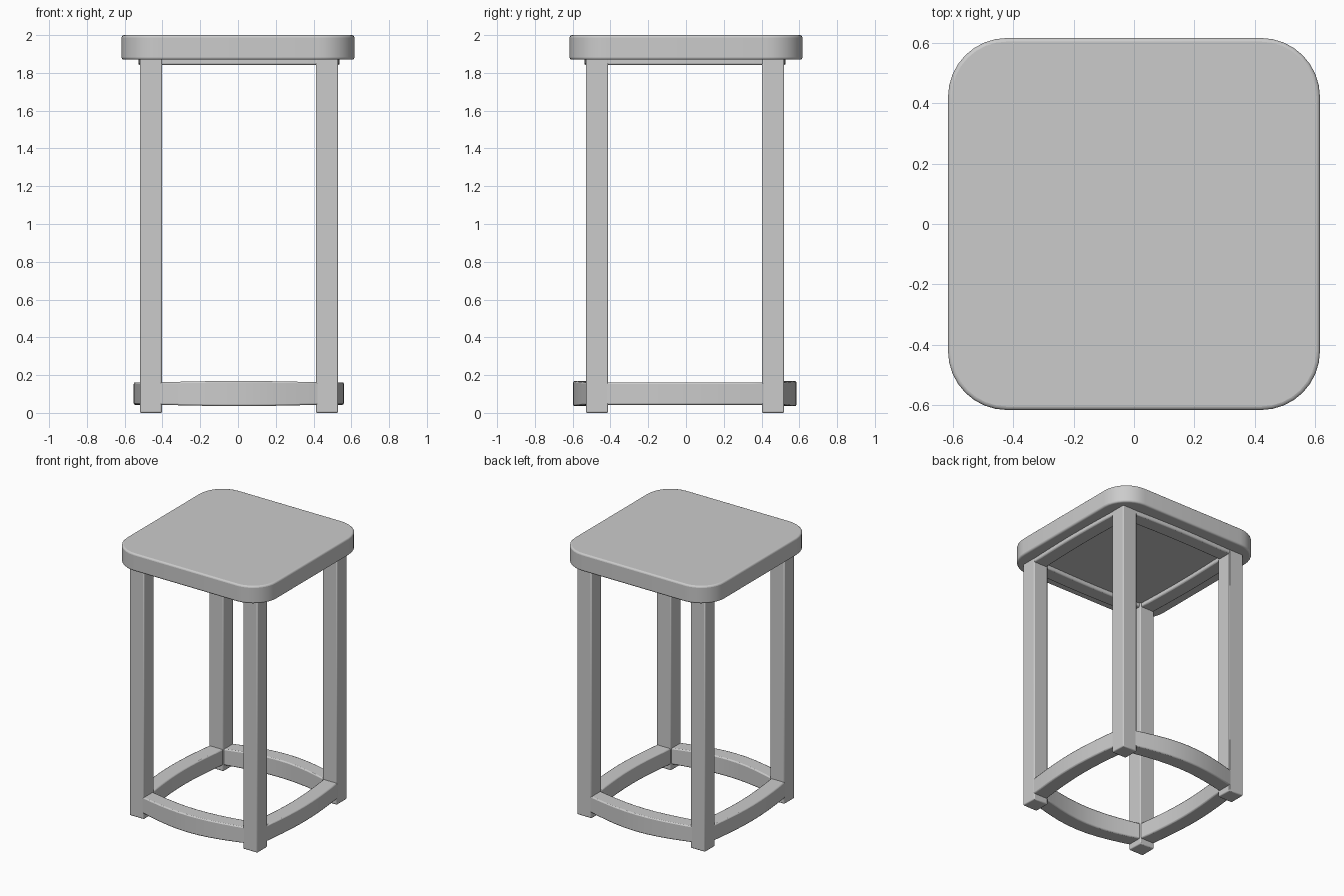
import bpy, bmesh, math
from mathutils import Matrix

if "Cube" in bpy.data.objects:
    bpy.data.objects.remove(bpy.data.objects["Cube"])

CX, CY = 0.005, -0.005      # centre of the leg frame
OUT, LEG = 0.525, 0.118     # outer face of the legs, leg thickness


def finish(bm, name, bevel, segments=2):
    bmesh.ops.recalc_face_normals(bm, faces=bm.faces)
    mesh = bpy.data.meshes.new(name)
    bm.to_mesh(mesh)
    bm.free()
    ob = bpy.data.objects.new(name, mesh)
    bpy.context.collection.objects.link(ob)
    mod = ob.modifiers.new("soft_edges", "BEVEL")
    mod.width = bevel
    mod.segments = segments
    mod.limit_method = "ANGLE"
    mod.angle_limit = math.radians(40)
    bpy.ops.object.select_all(action="DESELECT")
    ob.select_set(True)
    bpy.context.view_layer.objects.active = ob
    bpy.ops.object.shade_smooth_by_angle(angle=math.radians(30))
    return ob


def box(name, x, y, z0, z1, size, bevel):
    bm = bmesh.new()
    bmesh.ops.create_cube(bm, size=1)
    bmesh.ops.scale(bm, vec=(size, size, z1 - z0), verts=bm.verts)
    bmesh.ops.translate(bm, vec=(x, y, (z0 + z1) / 2), verts=bm.verts)
    return finish(bm, name, bevel)


def rail(name, turn, z0, z1, thick, bow, swell, half=0.425, steps=10):
    """Bowed bar between two legs, built along x facing -y, then turned."""
    bm = bmesh.new()
    rings = []
    for i in range(steps + 1):
        t = i / steps
        s = math.sin(math.pi * t)
        x = -half + 2 * half * t
        yo = -OUT + 0.002 - bow * s
        yi = yo + thick
        rings.append([bm.verts.new(p) for p in (
            (x, yo, z0 - swell * s), (x, yi, z0 - swell * s),
            (x, yi, z1 + swell * s), (x, yo, z1 + swell * s))])
    for a, b in zip(rings, rings[1:]):
        for j in range(4):
            k = (j + 1) % 4
            bm.faces.new((a[j], a[k], b[k], b[j]))
    bm.faces.new(rings[0])
    bm.faces.new(rings[-1])
    bm.transform(Matrix.Translation((CX, CY, 0)) @ Matrix.Rotation(turn * math.pi / 2, 4, "Z"))
    return finish(bm, name, 0.008)


# Seat: rounded square slab
bm = bmesh.new()
half, radius, n = 0.616, 0.195, 8
outline = []
for q in range(4):
    mid = math.pi / 4 + q * math.pi / 2
    cx = math.copysign(half - radius, math.cos(mid))
    cy = math.copysign(half - radius, math.sin(mid))
    for i in range(n + 1):
        a = q * math.pi / 2 + i / n * math.pi / 2
        outline.append(bm.verts.new((cx + radius * math.cos(a), cy + radius * math.sin(a), 1.87)))
base = bm.faces.new(outline)
top = bmesh.ops.extrude_face_region(bm, geom=[base], use_keep_orig=True)
bmesh.ops.translate(bm, vec=(0, 0, 0.13), verts=[v for v in top["geom"] if isinstance(v, bmesh.types.BMVert)])
finish(bm, "seat", 0.012, 3)

# Four legs
c = OUT - LEG / 2
for side, sx in (("left", -1), ("right", 1)):
    for end, sy in (("front", -1), ("back", 1)):
        box(f"{end}_{side}_leg", CX + sx * c, CY + sy * c, 0, 1.88, LEG, 0.007)

# Bowed foot rails near the floor and shallow aprons under the seat
for turn, (side, bow, swell) in enumerate((
        ("front", 0.07, 0.007), ("right", 0.032, 0),
        ("back", 0.067, 0.007), ("left", 0.034, 0))):
    rail(f"{side}_foot_rail", turn, 0.043, 0.162, 0.112, bow, swell)
    rail(f"{side}_apron", turn, 1.842, 1.88, 0.108, 0.01, 0)
